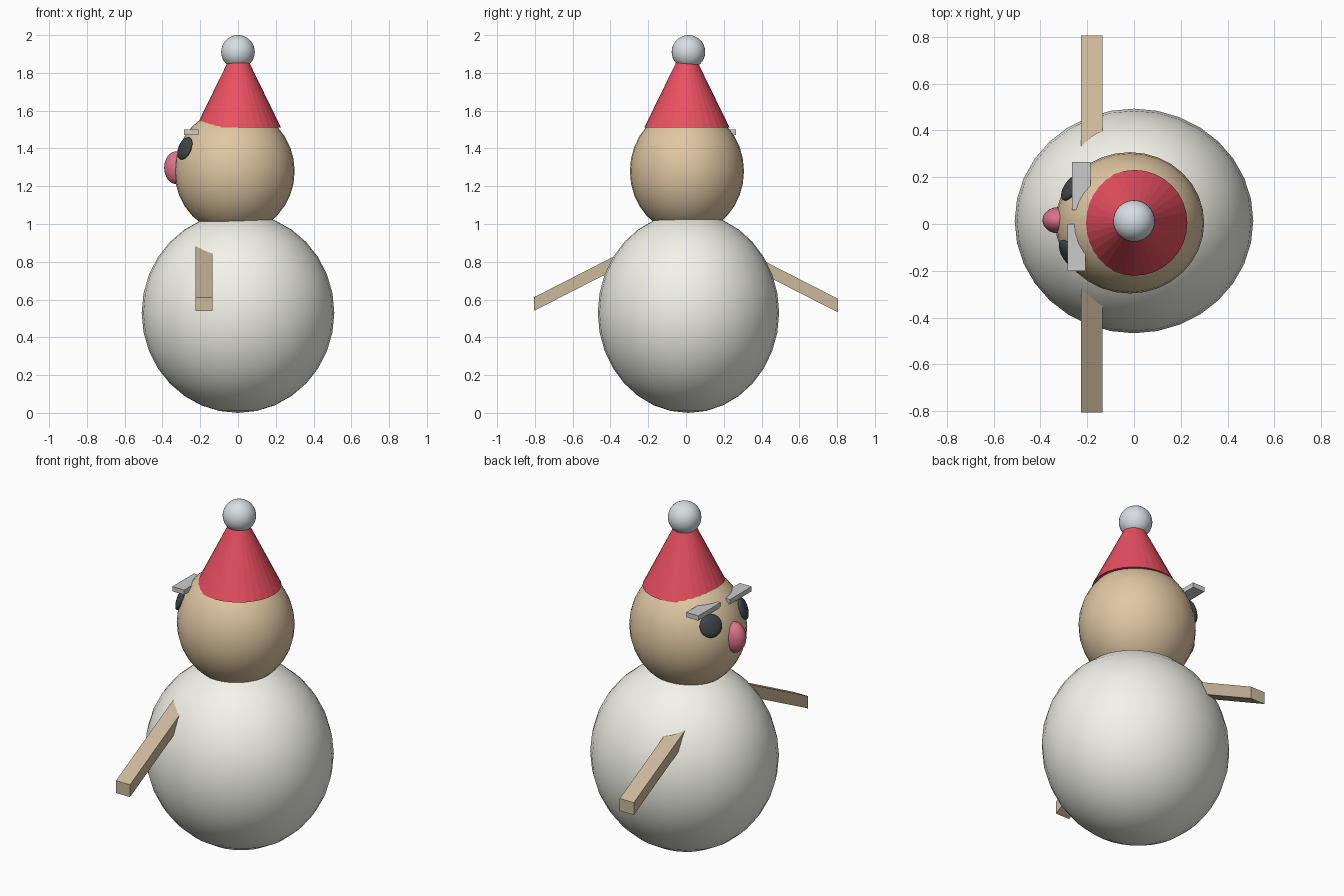
import bpy, bmesh, math
from mathutils import Vector

if "Cube" in bpy.data.objects:
    bpy.data.objects.remove(bpy.data.objects["Cube"])


def material(name, rgb):
    m = bpy.data.materials.new(name)
    m.diffuse_color = (*rgb, 1)
    m.use_nodes = True
    m.node_tree.nodes["Principled BSDF"].inputs["Base Color"].default_value = m.diffuse_color
    return m


snow = material("snow", (0.90, 0.90, 0.82))
tan = material("tan", (0.74, 0.57, 0.36))
red = material("red", (0.82, 0.08, 0.12))
pink = material("pink", (0.72, 0.17, 0.25))
black = material("black", (0.05, 0.06, 0.07))
frost = material("frost", (0.68, 0.74, 0.78))
wood = material("wood", (0.60, 0.48, 0.33))


def ball(name, loc, radii, mat, rot=(0, 0, 0)):
    bpy.ops.mesh.primitive_uv_sphere_add(segments=32, ring_count=16, radius=1,
                                         location=loc, rotation=rot)
    ob = bpy.context.object
    ob.name = name
    ob.scale = radii
    ob.data.materials.append(mat)
    bpy.ops.object.shade_smooth()
    return ob


def box(name, lo, hi, mat=None, shear=0.0, pivot=0.0):
    """Box between two corners; shear slopes z along y about the pivot."""
    bm = bmesh.new()
    bmesh.ops.create_cube(bm, size=1)
    for v in bm.verts:
        v.co = Vector([lo[i] + (v.co[i] + 0.5) * (hi[i] - lo[i]) for i in range(3)])
        v.co.z += shear * (v.co.y - pivot)
    me = bpy.data.meshes.new(name)
    bm.to_mesh(me)
    bm.free()
    ob = bpy.data.objects.new(name, me)
    bpy.context.collection.objects.link(ob)
    if mat:
        me.materials.append(mat)
    return ob


# Body and head
ball("body", (0, 0.013, 0.53), (0.51, 0.48, 0.53), snow)
head_c, head_r = Vector((-0.018, 0.005, 1.28)), Vector((0.318, 0.302, 0.334))
ball("head", head_c, head_r, tan)

# Hat cone with bobble
bpy.ops.mesh.primitive_cone_add(vertices=32, radius1=0.226, radius2=0.05, depth=0.36,
                                location=(0.002, 0.005, 1.69))
hat = bpy.context.object
hat.name = "hat"
hat.data.materials.append(red)
ball("hat_bobble", (0, 0.013, 1.911), (0.089, 0.089, 0.089), frost)

# Nose
ball("nose", (-0.325, 0.016, 1.298), (0.066, 0.056, 0.087), pink)

# Eyes: flattened balls lying on the head surface
for side, s in (("left", -1), ("right", 1)):
    y, z = 0.015 + s * 0.14, 1.40
    dy, dz = (y - head_c.y) / head_r.y, (z - head_c.z) / head_r.z
    x = head_c.x - head_r.x * math.sqrt(1 - dy * dy - dz * dz)
    p = Vector((x, y, z))
    n = Vector([(p[i] - head_c[i]) / head_r[i] ** 2 for i in range(3)]).normalized()
    ball("eye_" + side, p, (0.063, 0.063, 0.022), black,
         n.to_track_quat('Z', 'Y').to_euler())

# Eyebrows
box("eyebrow_left", (-0.285, -0.20, 1.472), (-0.208, 0.0, 1.50))
box("eyebrow_right", (-0.265, 0.06, 1.472), (-0.187, 0.265, 1.50))

# Arms: planks sloping down and outward, with upright ends
box("arm_left", (-0.226, -0.805, 0.54), (-0.135, -0.15, 0.612), wood, 0.51, -0.805)
box("arm_right", (-0.226, 0.15, 0.532), (-0.135, 0.805, 0.604), wood, -0.51, 0.805)
